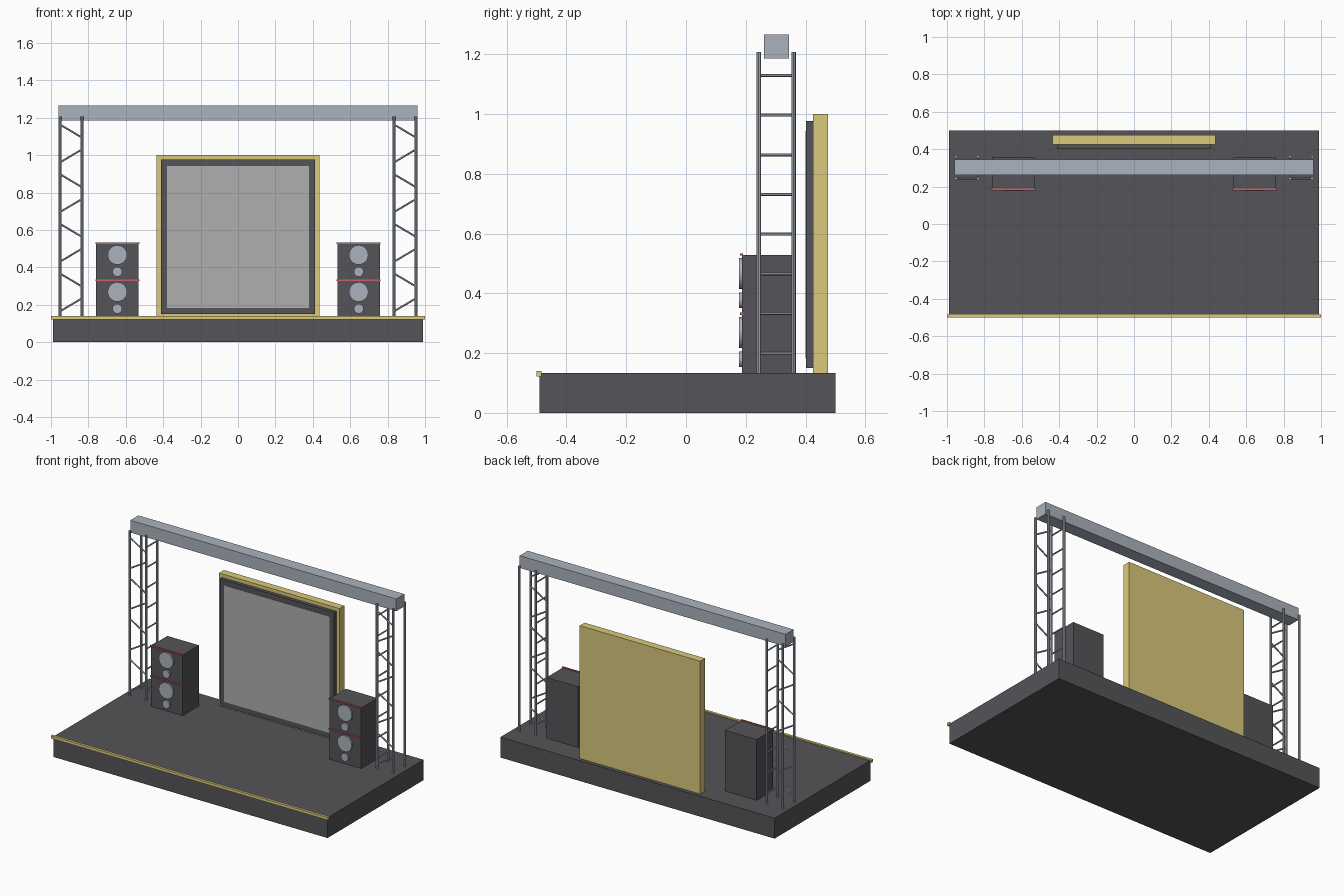
import bpy
from math import pi
from mathutils import Vector

if "Cube" in bpy.data.objects:
    bpy.data.objects.remove(bpy.data.objects["Cube"])


def material(name, rgb):
    m = bpy.data.materials.new(name)
    m.diffuse_color = (*rgb, 1)
    m.use_nodes = True
    m.node_tree.nodes["Principled BSDF"].inputs["Base Color"].default_value = m.diffuse_color
    return m


DARK = material("dark", (0.09, 0.09, 0.1))
STEEL = material("steel", (0.41, 0.45, 0.51))
GOLD = material("gold", (0.7, 0.59, 0.2))
RED = material("red", (0.6, 0.12, 0.16))
PANEL = material("panel", (0.43, 0.43, 0.43))


def box(name, x, y, z, mat):
    """Box from (min, max) ranges."""
    bpy.ops.mesh.primitive_cube_add(
        size=1, location=[(a + b) / 2 for a, b in (x, y, z)])
    o = bpy.context.object
    o.name = name
    o.scale = [b - a for a, b in (x, y, z)]
    bpy.ops.object.transform_apply(location=False, rotation=False, scale=True)
    o.data.materials.append(mat)
    return o


def rod(name, start, end, radius, sides, mat):
    """Cylinder between two points."""
    a, b = Vector(start), Vector(end)
    d = b - a
    bpy.ops.mesh.primitive_cylinder_add(
        vertices=sides, radius=radius, depth=d.length, location=(a + b) / 2,
        rotation=d.to_track_quat('Z', 'Y').to_euler())
    o = bpy.context.object
    o.name = name
    o.data.materials.append(mat)
    bpy.ops.object.shade_smooth_by_angle(angle=pi / 5)
    return o


DECK = 0.133

# Stage deck and front edge trim
box("stage_deck", (-0.99, 0.99), (-0.49, 0.5), (0, DECK), DARK)
box("stage_edge_trim", (-1, 1), (-0.5, -0.483), (0.122, 0.14), GOLD)

# Screen: backing, bezel and display panel
box("screen_backing", (-0.435, 0.435), (0.425, 0.475), (DECK, 1.0), GOLD)
box("screen_bezel", (-0.413, 0.413), (0.402, 0.425), (0.15, 0.977), DARK)
box("screen_panel", (-0.38, 0.38), (0.4, 0.41), (0.183, 0.943), PANEL)

# Overhead beam
box("overhead_beam", (-0.96, 0.96), (0.261, 0.344), (1.186, 1.266), STEEL)

Y_FRONT, Y_BACK = 0.243, 0.36
STEP = 0.1327
for side, s in (("left", -1), ("right", 1)):
    # Truss tower posts
    inner, outer = s * 0.834, s * 0.952
    for x in (inner, outer):
        for y in (Y_FRONT, Y_BACK):
            rod(f"{side}_truss_post", (x, y, DECK), (x, y, 1.207), 0.0078, 8, STEEL)
    # Zigzag braces on the front, level rungs on the inner side
    x0, x1 = min(inner, outer), max(inner, outer)
    for i in range(8):
        z = 0.2 + i * STEP
        dz = 0.035 if i % 2 == 0 else -0.035
        rod(f"{side}_truss_brace", (x0, Y_FRONT, z - dz), (x1, Y_FRONT, z + dz),
            0.005, 6, STEEL)
        rod(f"{side}_truss_rung", (inner, Y_FRONT, z), (inner, Y_BACK, z),
            0.005, 6, STEEL)

    # Speaker stack: two cabinets, each with woofer, tweeter and red strip
    cx = s * 0.645
    for level in range(2):
        z = DECK + level * 0.198
        box(f"{side}_speaker_cabinet", (cx - 0.114, cx + 0.114),
            (0.187, 0.355), (z, z + 0.198), DARK)
        rod(f"{side}_woofer", (cx, 0.19, z + 0.136), (cx, 0.177, z + 0.136),
            0.052, 24, STEEL)
        rod(f"{side}_tweeter", (cx, 0.19, z + 0.046), (cx, 0.177, z + 0.046),
            0.026, 20, STEEL)
        box(f"{side}_speaker_strip", (cx - 0.118, cx + 0.118),
            (0.18, 0.19), (z + 0.195, z + 0.203), RED)
